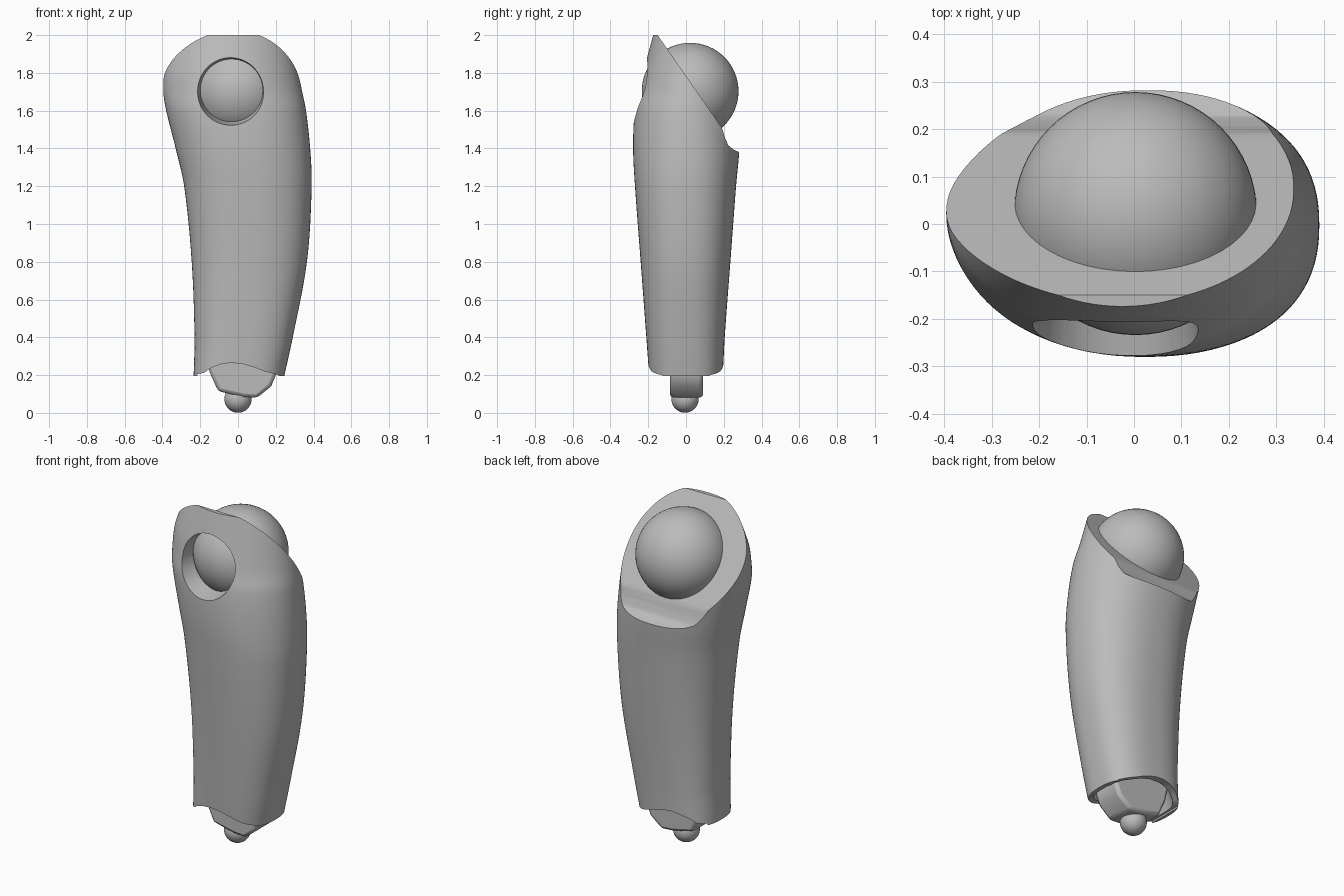
import bpy, bmesh, math
from mathutils import Matrix, Vector

old = bpy.data.objects.get("Cube")
if old:
    bpy.data.objects.remove(old)

grey = bpy.data.materials.new("plain grey")
grey.use_nodes = True
GREY = (0.5, 0.5, 0.5, 1)
grey.diffuse_color = GREY
grey.node_tree.nodes["Principled BSDF"].inputs["Base Color"].default_value = GREY


def finish(name, bm):
    bmesh.ops.recalc_face_normals(bm, faces=bm.faces)
    mesh = bpy.data.meshes.new(name)
    bm.to_mesh(mesh)
    bm.free()
    mesh.materials.append(grey)
    ob = bpy.data.objects.new(name, mesh)
    bpy.context.collection.objects.link(ob)
    return ob


def select(ob):
    bpy.ops.object.select_all(action='DESELECT')
    ob.select_set(True)
    bpy.context.view_layer.objects.active = ob


def smooth(ob, degrees=30):
    select(ob)
    bpy.ops.object.shade_smooth_by_angle(angle=math.radians(degrees))


def loft(name, rings):
    bm = bmesh.new()
    loops = [[bm.verts.new(p) for p in ring] for ring in rings]
    n = len(loops[0])
    for a, b in zip(loops, loops[1:]):
        for i in range(n):
            j = (i + 1) % n
            bm.faces.new((a[i], a[j], b[j], b[i]))
    bm.faces.new(loops[0])
    bm.faces.new(loops[-1])
    return finish(name, bm)


def cut(ob, cutter):
    mod = ob.modifiers.new("cut", 'BOOLEAN')
    mod.operation = 'DIFFERENCE'
    mod.solver = 'EXACT'
    mod.object = cutter
    select(ob)
    bpy.ops.object.modifier_apply(modifier=mod.name)
    bpy.data.objects.remove(cutter)


def ball(name, centre, radius):
    bm = bmesh.new()
    bmesh.ops.create_uvsphere(bm, u_segments=64, v_segments=32, radius=radius,
                              matrix=Matrix.Translation(centre))
    smooth(finish(name, bm))


def section(left, right, front, back, power, z, scale=1, count=96):
    ring = []
    for i in range(count):
        t = math.tau * i / count
        c, s = math.cos(t), math.sin(t)
        x = math.copysign(abs(c) ** (2 / power), c) * scale
        y = math.copysign(abs(s) ** (2 / power), s) * scale
        ring.append(((left + right + (right - left) * x) / 2,
                     (front + back + (back - front) * y) / 2, z))
    return ring


# Shell stations: left, right, front, back, squareness, height
stations = [Vector(s) for s in (
    (-.235, .245, -.195, .195, 2.7, .195),
    (-.23, .29, -.21, .205, 2.6, .4),
    (-.245, .365, -.24, .235, 2.4, .8),
    (-.285, .39, -.27, .265, 2.3, 1.2),
    (-.33, .382, -.28, .283, 2.2, 1.4),
    (-.38, .36, -.272, .287, 2.1, 1.6),
    (-.395, .34, -.25, .287, 2, 1.7),
    (-.387, .315, -.222, .285, 2, 1.82),
    (-.31, .27, -.16, .28, 2, 2.05))]

rings = []
last = len(stations) - 1
for k in range(last):
    p1, p2 = stations[k], stations[k + 1]
    m1 = (p2 - stations[max(k - 1, 0)]) / (p2[5] - stations[max(k - 1, 0)][5])
    after = stations[min(k + 2, last)]
    m2 = (after - p1) / (after[5] - p1[5])
    h = p2[5] - p1[5]
    for i in range(6 + (k == last - 1)):
        t = i / 6
        v = ((2*t**3 - 3*t**2 + 1) * p1 + (t**3 - 2*t**2 + t) * h * m1
             + (3*t**2 - 2*t**3) * p2 + (t**3 - t**2) * h * m2)
        rings.append(section(*v))
shell = loft("limb_shell", rings)

# Slanted top with a small lip at the back
slope = [(-.5, 2.0), (-.15, 2.0), (.19, 1.51), (.205, 1.46), (.225, 1.415),
         (.25, 1.395), (.27, 1.385), (.4, 1.34), (.4, 2.4), (-.5, 2.4)]
cut(shell, loft("slope_cutter", [[(x, y, z) for y, z in slope] for x in (-1, 1)]))

# Arched lower edge
arch = [(-.225, .1), (-.215, .205), (-.18, .212), (-.14, .24), (-.09, .258), (-.04, .265),
        (.02, .26), (.08, .243), (.14, .22), (.215, .2), (.23, .1)]
cut(shell, loft("arch_cutter", [[(x, y, z) for x, z in arch] for y in (-1, 1)]))

# Tapered recess around the lower joint
base = stations[0]
cut(shell, loft("recess_cutter", [section(*base[:5], z, s)
                                  for z, s in ((.15, .96), (.34, .7))]))

# Round tapered opening at the front
cone = bmesh.new()
bmesh.ops.create_cone(cone, cap_ends=True, segments=64, radius1=.15, radius2=.195,
                      depth=.25,
                      matrix=Matrix.Translation((-.04, -.205, 1.708))
                      @ Matrix.Rotation(math.pi / 2, 4, 'X'))
cut(shell, finish("opening_cutter", cone))
smooth(shell, 28)

# Upper joint ball and lower joint ball
ball("upper_ball", (.003, .022, 1.703), .256)
ball("lower_ball", (0, -.005, .073), .072)

# Faceted block that carries the lower ball
outline = [(-.18, .36), (-.15, .215), (-.105, .115), (-.04, .1), (.03, .085),
           (.1, .08), (.175, .14), (.2, .2), (.2, .36)]
block = loft("lower_joint_block", [[(x, y, z) for x, z in outline] for y in (-.085, .09)])
bevel = block.modifiers.new("bevel", 'BEVEL')
bevel.width = .018
bevel.segments = 2
smooth(block)
